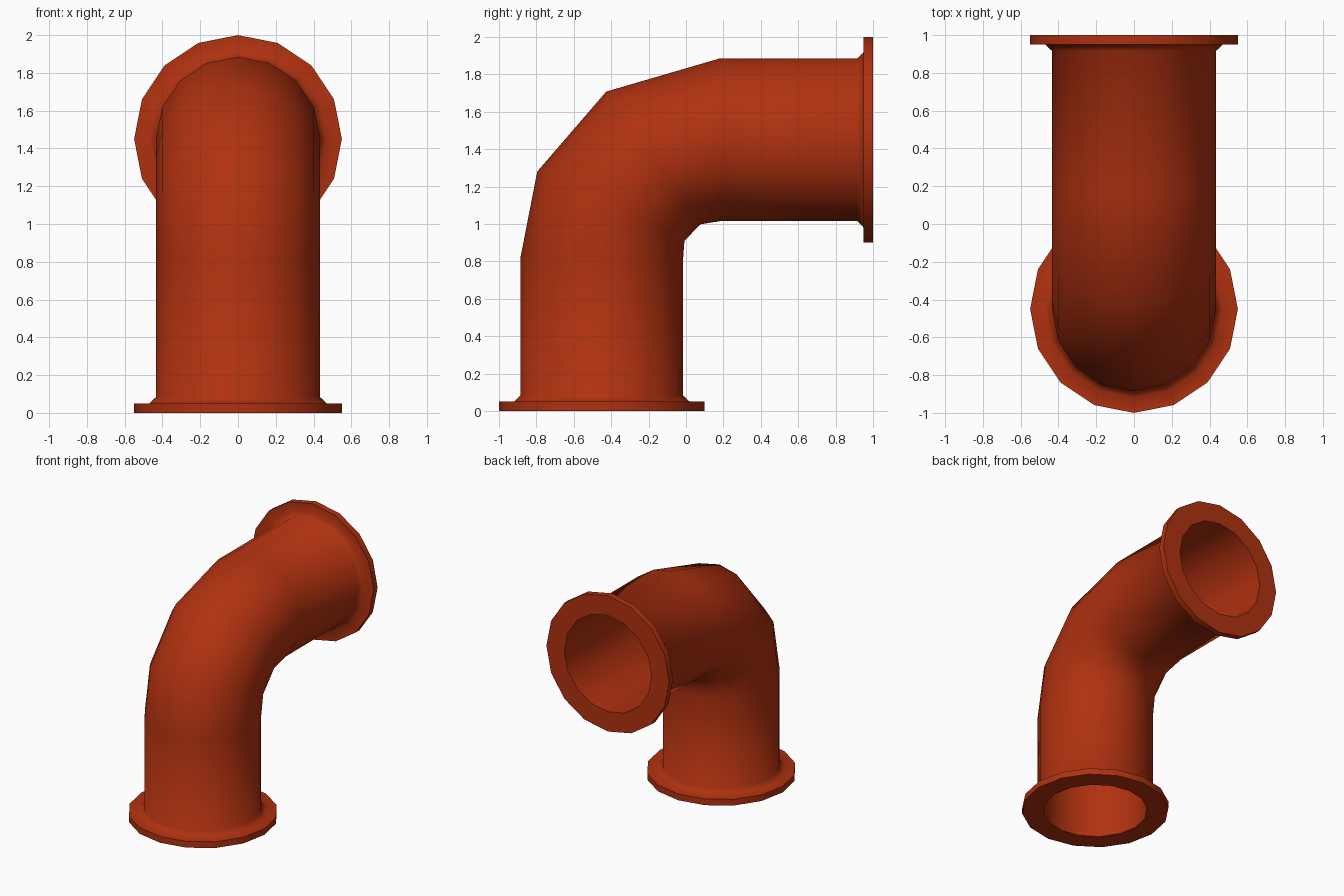
import bpy
import bmesh
from math import sin, cos, pi, radians
from mathutils import Vector

if "Cube" in bpy.data.objects:
    bpy.data.objects.remove(bpy.data.objects["Cube"], do_unlink=True)

SIDES = 16
PIPE, BORE, COLLAR, FLANGE = 0.435, 0.39, 0.47, 0.55

paint = bpy.data.materials.new("rust_red")
paint.use_nodes = True
colour = (0.43, 0.031, 0.005, 1)
paint.diffuse_color = colour
paint.node_tree.nodes["Principled BSDF"].inputs["Base Color"].default_value = colour


def add_ring(bm, y, z, tilt, radius):
    """Circle of vertices whose outer side leans from -y (0) to +z (90)."""
    t = radians(tilt)
    outward = Vector((0, -cos(t), sin(t)))
    side = Vector((1, 0, 0))
    centre = Vector((0, y, z))
    angles = [2 * pi * i / SIDES for i in range(SIDES)]
    return [bm.verts.new(centre + radius * (cos(a) * outward + sin(a) * side)) for a in angles]


# Bend stations along the centre line: y, z, tilt
bend = [(-0.45, 0.82, 0), (-0.402, 1.095, 25.2),
        (-0.175, 1.353, 54.7), (0.18, 1.45, 90)]

# Flange and collar: distance from the open end, radius
flange = [(0, FLANGE), (0.05, FLANGE), (0.05, COLLAR), (0.083, PIPE)]

# Outer skin from lower to upper mouth, then the bore back down
stations = [(-0.45, d, 0, r) for d, r in flange]
stations += [(*s, PIPE) for s in bend]
stations += [(1 - d, 1.45, 90, r) for d, r in reversed(flange)]
stations += [(1, 1.45, 90, BORE)]
stations += [(*s, BORE) for s in reversed(bend)]
stations += [(-0.45, 0, 0, BORE)]

bm = bmesh.new()
rings = [add_ring(bm, *s) for s in stations]
for a, b in zip(rings, rings[1:] + rings[:1]):
    for i in range(SIDES):
        j = (i + 1) % SIDES
        bm.faces.new((a[i], a[j], b[j], b[i]))
bmesh.ops.recalc_face_normals(bm, faces=bm.faces)

mesh = bpy.data.meshes.new("flanged_elbow_pipe")
bm.to_mesh(mesh)
bm.free()
mesh.materials.append(paint)
pipe = bpy.data.objects.new("flanged_elbow_pipe", mesh)
bpy.context.collection.objects.link(pipe)

# Smooth tube with crisp flange rims
bpy.ops.object.select_all(action="DESELECT")
pipe.select_set(True)
bpy.context.view_layer.objects.active = pipe
bpy.ops.object.shade_smooth_by_angle(angle=radians(55))
